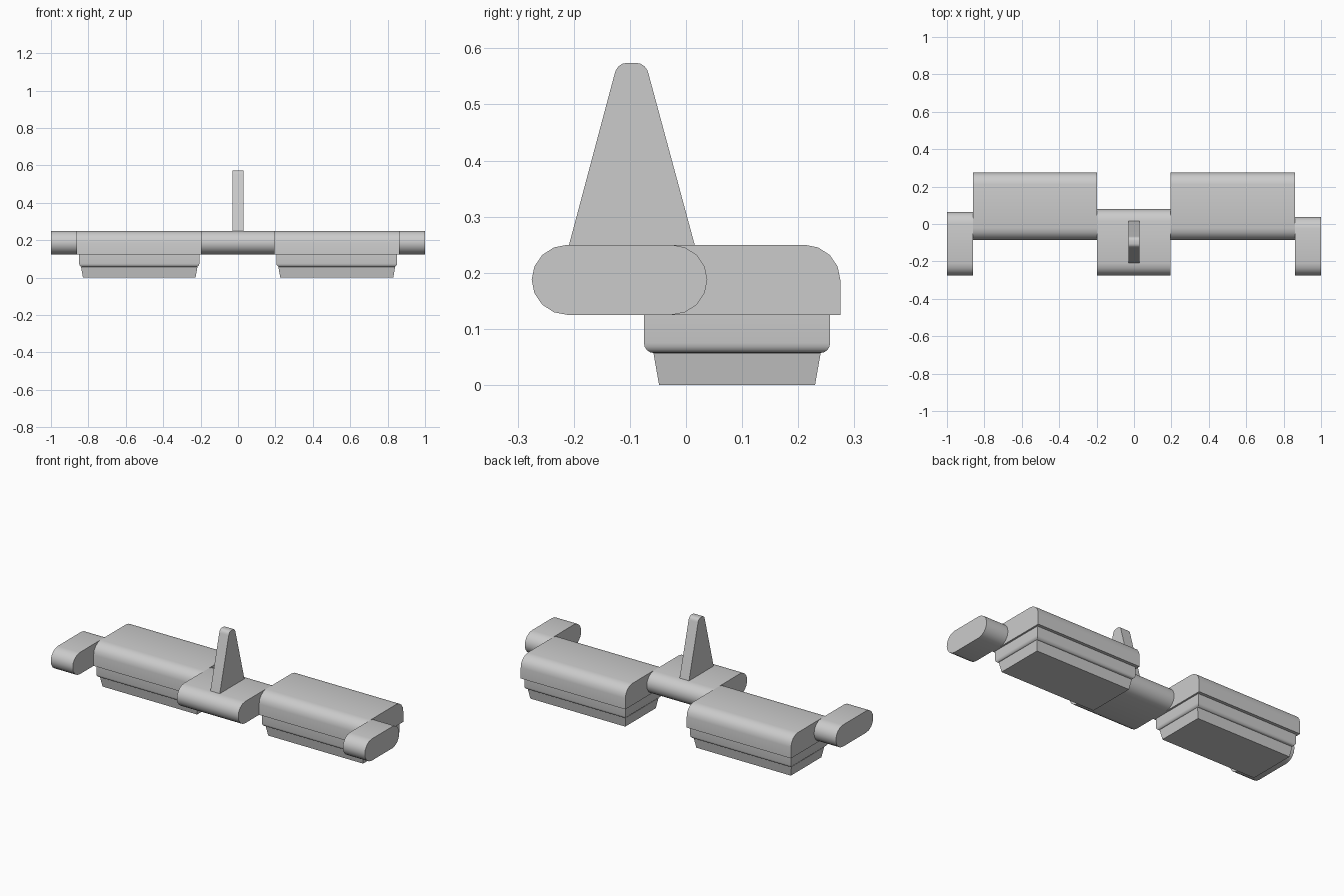
import bpy, bmesh, math

if "Cube" in bpy.data.objects:
    bpy.data.objects.remove(bpy.data.objects["Cube"])


def finish(name, bm):
    bmesh.ops.recalc_face_normals(bm, faces=bm.faces[:])
    me = bpy.data.meshes.new(name)
    bm.to_mesh(me)
    bm.free()
    ob = bpy.data.objects.new(name, me)
    bpy.context.collection.objects.link(ob)
    bpy.ops.object.select_all(action='DESELECT')
    ob.select_set(True)
    bpy.context.view_layer.objects.active = ob
    bpy.ops.object.shade_smooth_by_angle(angle=math.radians(35))
    return ob


def extrude_x(name, profile, x0, x1):
    """Extrude a closed (y, z) profile from x0 to x1."""
    bm = bmesh.new()
    face = bm.faces.new([bm.verts.new((x0, y, z)) for y, z in profile])
    ext = bmesh.ops.extrude_face_region(bm, geom=[face])
    for v in ext['geom']:
        if isinstance(v, bmesh.types.BMVert):
            v.co.x = x1
    return finish(name, bm)


def arc(cy, cz, ry, rz, a0, a1, n):
    angles = [math.radians(a0 + (a1 - a0) * i / n) for i in range(n + 1)]
    return [(cy + ry * math.cos(a), cz + rz * math.sin(a)) for a in angles]


Z0, Z1, ZM = 0.125, 0.25, 0.1875
RY, RZ = 0.064, 0.0625


def stadium(y0, y1):
    return (arc(y1 - RY, ZM, RY, RZ, -90, 90, 8)
            + arc(y0 + RY, ZM, RY, RZ, 90, 270, 8))


def tapered_box(name, x0, x1, y0, y1, z0, z1, inset=0.0, bevel=0.0):
    """Box narrowed at the bottom by inset, or with rounded bottom edges."""
    bm = bmesh.new()
    bmesh.ops.create_cube(bm, size=1)
    for v in bm.verts:
        low = v.co.z < 0
        d = inset if low else 0
        v.co = (x0 + d if v.co.x < 0 else x1 - d,
                y0 + d if v.co.y < 0 else y1 - d,
                z0 if low else z1)
    if bevel:
        edges = [e for e in bm.edges if all(abs(v.co.z - z0) < 1e-5 for v in e.verts)]
        bmesh.ops.bevel(bm, geom=edges, offset=bevel, segments=4,
                        profile=0.5, affect='EDGES')
    return finish(name, bm)


# Rounded end arms and centre block
extrude_x("left_end_arm", stadium(-0.275, 0.065), -1.0, -0.86)
extrude_x("right_end_arm", stadium(-0.275, 0.038), 0.86, 1.0)
extrude_x("centre_block", stadium(-0.275, 0.08), -0.197, 0.194)

# Main bodies with rounded tops, stepped collars and tapered feet
body = ([(-0.085, Z0), (0.275, Z0)]
        + arc(0.275 - RY, ZM, RY, RZ, 0, 90, 4)
        + arc(-0.085 + RY, ZM, RY, RZ, 90, 180, 4))
for side, x0, x1 in (("left", -0.861, -0.197), ("right", 0.194, 0.86)):
    extrude_x(side + "_body", body, x0, x1)
    tapered_box(side + "_collar", x0 + 0.012, x1 - 0.01,
                -0.075, 0.257, 0.057, Z0, bevel=0.018)
    tapered_box(side + "_foot", x0 + 0.022, x1 - 0.02,
                -0.058, 0.24, 0.0, 0.057, inset=0.01)

# Upright fin with a rounded tip
fin = ([(-0.209, 0.248), (0.016, 0.248)]
       + arc(-0.088, 0.548, 0.022, 0.026, 12, 90, 4)
       + arc(-0.106, 0.548, 0.022, 0.026, 90, 168, 4))
extrude_x("fin", fin, -0.03, 0.03)
